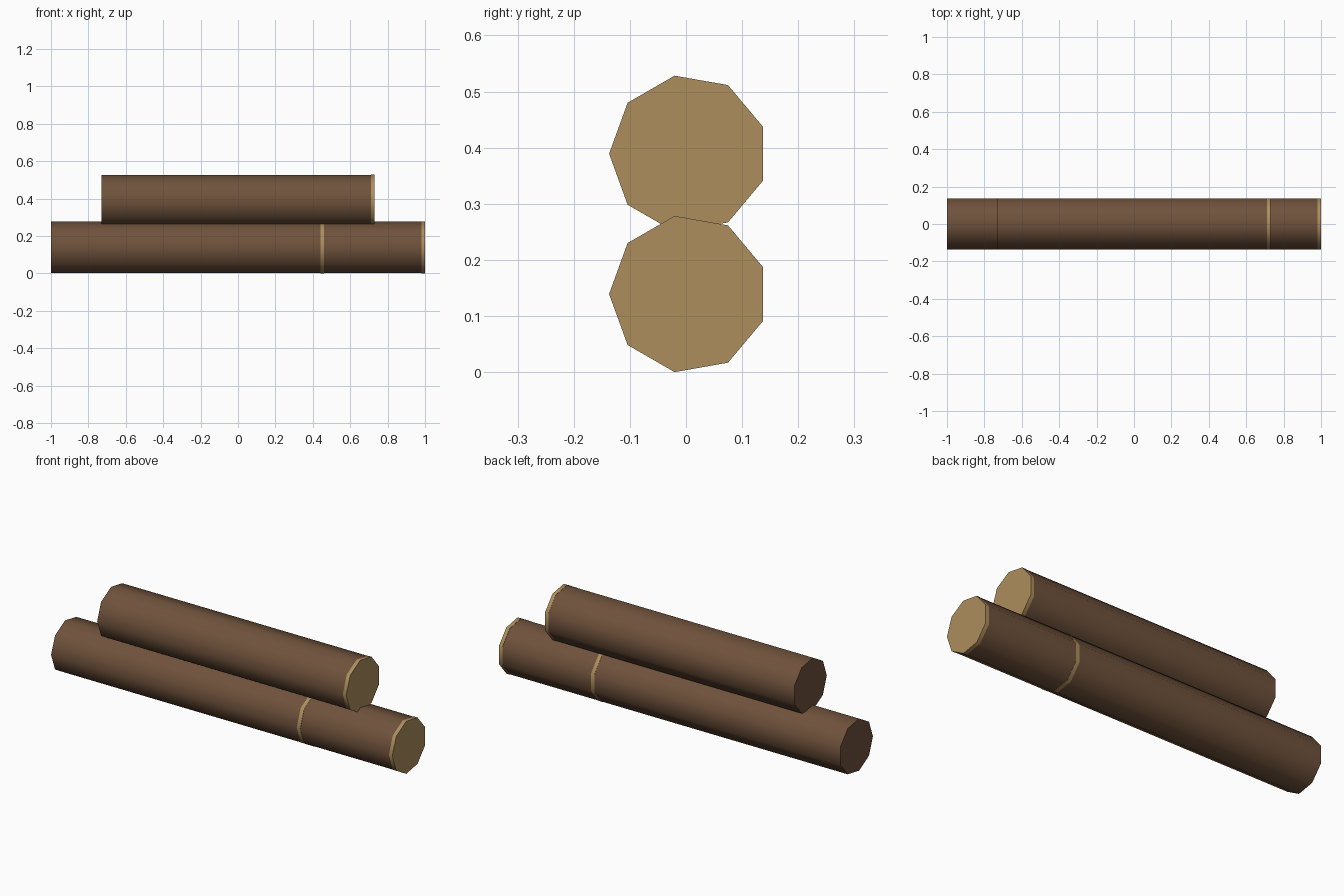
import bpy
from math import pi, radians

if "Cube" in bpy.data.objects:
    bpy.data.objects.remove(bpy.data.objects["Cube"])


def material(name, rgb):
    m = bpy.data.materials.new(name)
    m.diffuse_color = (*rgb, 1)
    m.use_nodes = True
    m.node_tree.nodes["Principled BSDF"].inputs["Base Color"].default_value = m.diffuse_color
    return m


bark = material("bark", (0.16, 0.085, 0.045))
cut_wood = material("cut_wood", (0.42, 0.27, 0.11))


def nine_sided(name, x0, x1, z, radius, mat):
    """Nine-sided cylinder lying along x, one corner pointing to -y."""
    bpy.ops.mesh.primitive_cylinder_add(
        vertices=9, radius=radius, depth=x1 - x0,
        location=((x0 + x1) / 2, 0.0042, z), rotation=(pi, pi / 2, 0))
    ob = bpy.context.object
    ob.name = name
    ob.data.materials.append(mat)
    bpy.ops.object.shade_smooth_by_angle(angle=radians(50))
    return ob


LOG_R, BAND_R = 0.14, 0.1413
LOW_Z, HIGH_Z = 0.1392, 0.3892

# Logs, the shorter one resting on the longer
nine_sided("lower_log", -1.0, 0.99, LOW_Z, LOG_R, bark)
nine_sided("upper_log", -0.73, 0.72, HIGH_Z, LOG_R, bark)

# Pale cut ends and the band around the lower log
nine_sided("lower_cut_end", 0.98, 1.0, LOW_Z, BAND_R, cut_wood)
nine_sided("upper_cut_end", 0.71, 0.73, HIGH_Z, BAND_R, cut_wood)
nine_sided("lower_band", 0.44, 0.46, LOW_Z, BAND_R, cut_wood)
